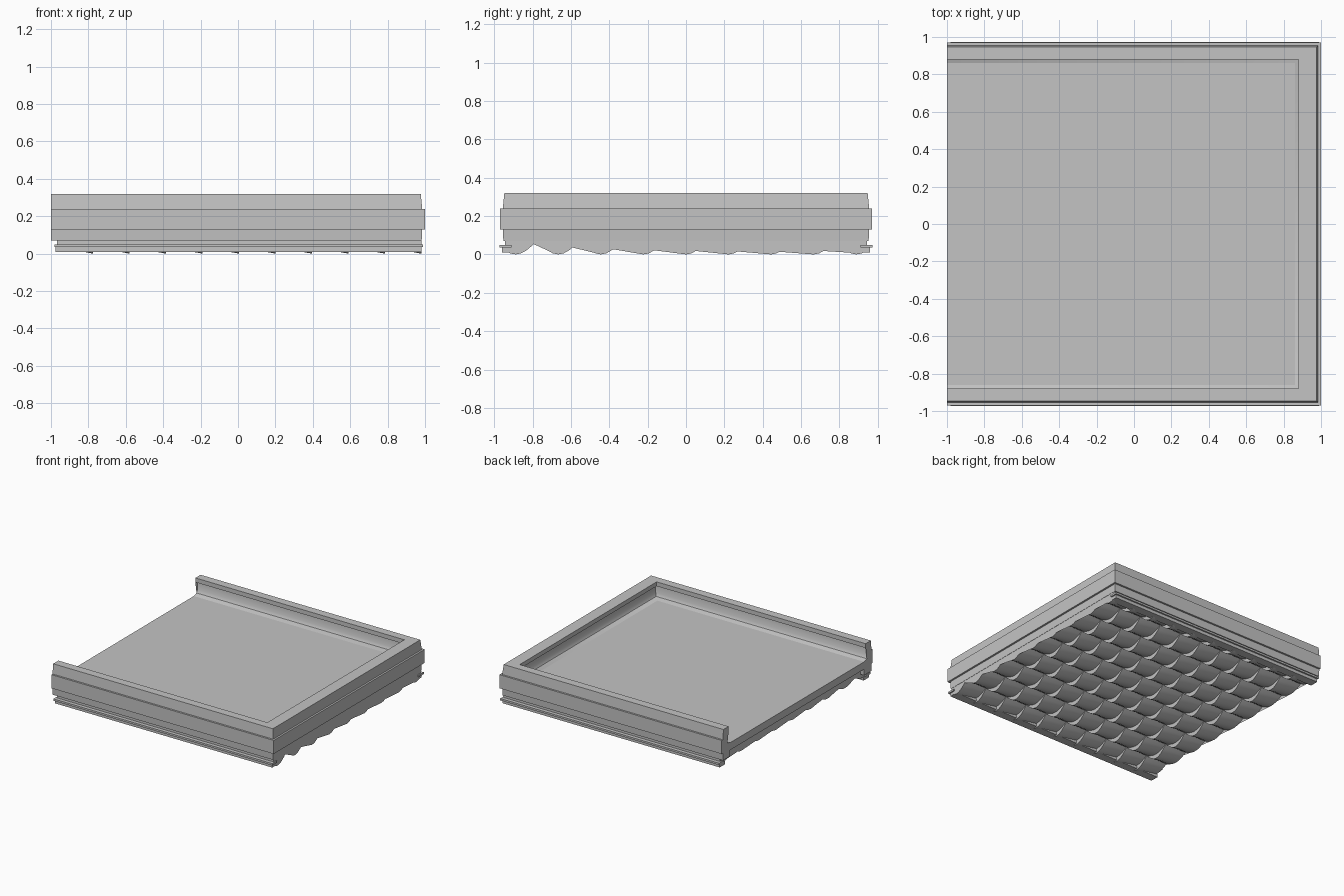
import bpy, bmesh, math

if "Cube" in bpy.data.objects:
    bpy.data.objects.remove(bpy.data.objects["Cube"])

grey = bpy.data.materials.new("plain grey")
grey.diffuse_color = (0.55, 0.55, 0.55, 1)
grey.use_nodes = True
grey.node_tree.nodes["Principled BSDF"].inputs["Base Color"].default_value = grey.diffuse_color


def finish(bm, name, smooth=False):
    bmesh.ops.recalc_face_normals(bm, faces=bm.faces[:])
    me = bpy.data.meshes.new(name)
    bm.to_mesh(me)
    bm.free()
    me.materials.append(grey)
    ob = bpy.data.objects.new(name, me)
    bpy.context.scene.collection.objects.link(ob)
    if smooth:
        bpy.ops.object.select_all(action='DESELECT')
        ob.select_set(True)
        bpy.context.view_layer.objects.active = ob
        bpy.ops.object.shade_smooth_by_angle(angle=math.radians(35))
    return ob


def box(name, lo, hi):
    bm = bmesh.new()
    bmesh.ops.create_cube(bm, size=1)
    for v in bm.verts:
        for i in range(3):
            v.co[i] = lo[i] if v.co[i] < 0 else hi[i]
    return finish(bm, name)


def loft(name, rings, smooth=False):
    """Join closed cross-sections and cap both ends."""
    bm = bmesh.new()
    vs = [[bm.verts.new(p) for p in r] for r in rings]
    n = len(vs[0])
    for a, b in zip(vs, vs[1:]):
        for i in range(n):
            j = (i + 1) % n
            bm.faces.new((a[i], a[j], b[j], b[i]))
    caps = [bm.faces.new(vs[0]), bm.faces.new(vs[-1])]
    bmesh.ops.triangulate(bm, faces=caps)
    return finish(bm, name, smooth)


# Rim: moulded profile (distance from centre, height) swept round three sides
profile = [(0.88, 0.32), (0.947, 0.32), (0.955, 0.24), (0.97, 0.24),
           (0.97, 0.13), (0.955, 0.13), (0.952, 0.07), (0.86, 0.07),
           (0.86, 0.18), (0.895, 0.192), (0.908, 0.215), (0.91, 0.28),
           (0.88, 0.285)]


def side_x(d):
    return d + 0.03 if d > 0.93 else d


loft("rim", [[(-1, -d, z) for d, z in profile],
             [(side_x(d), -d, z) for d, z in profile],
             [(side_x(d), d, z) for d, z in profile],
             [(-1, d, z) for d, z in profile]], smooth=True)

# Flat panel inside the rim
box("panel", (-1, -0.89, 0.12), (0.89, 0.89, 0.18))

# Barrel tiles underneath: scalloped courses, deepest at their +x end
PITCH, COURSES = 0.222, 10
X0, X1 = -0.97, 0.98
ys = [k * PITCH / 8 for k in range(-34, 35)]


def tile_ring(x, depth):
    low = [(x, y, 0.07 - depth * abs(math.cos(math.pi * y / PITCH)))
           for y in ys]
    return low + [(x, ys[-1], 0.122), (x, ys[0], 0.122)]


rings = []
step = (X1 - X0) / COURSES
for c in range(COURSES):
    xa = X0 + c * step
    rings.append(tile_ring(xa + 0.002, 0.036))
    rings.append(tile_ring(xa + step * 0.6, 0.055))
    rings.append(tile_ring(xa + step, 0.07))
loft("roof_tiles", rings, smooth=True)

# Edge trims along the front and back
for s, side in ((-1, "front"), (1, "back")):
    a, b = sorted((s * 0.91, s * 0.973))
    box(side + "_trim", (-0.98, a, 0.035), (0.99, b, 0.05))
    a, b = sorted((s * 0.89, s * 0.96))
    box(side + "_drip_edge", (-0.975, a, 0.01), (0.98, b, 0.036))
